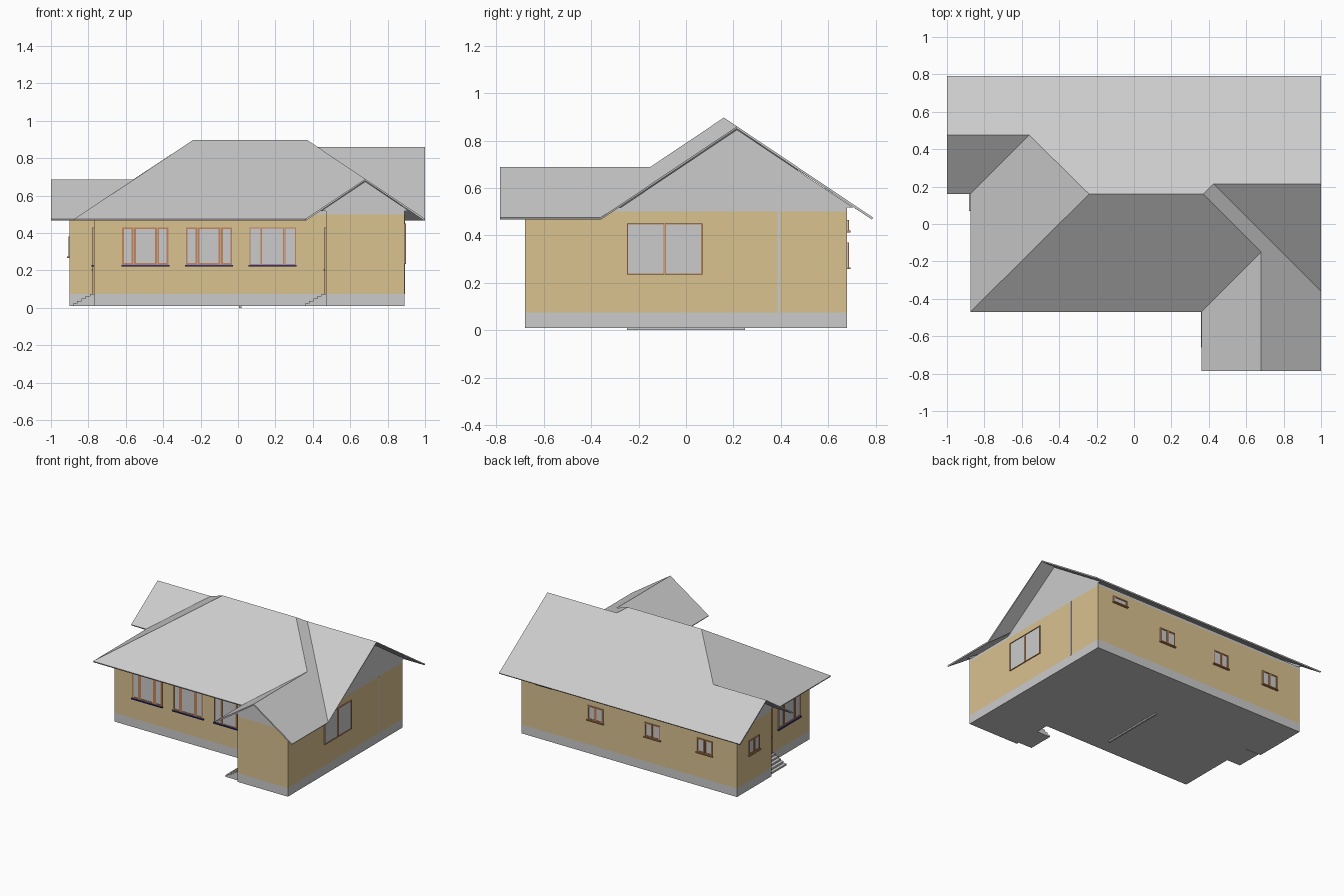
import bpy, bmesh
from mathutils import Vector

if "Cube" in bpy.data.objects:
    bpy.data.objects.remove(bpy.data.objects["Cube"])


def material(name, rgb):
    m = bpy.data.materials.new(name)
    m.diffuse_color = (*rgb, 1)
    m.use_nodes = True
    m.node_tree.nodes["Principled BSDF"].inputs["Base Color"].default_value = m.diffuse_color
    return m


GRAY = material("light_gray", (0.6, 0.6, 0.6))
TAN = material("tan_plaster", (0.70, 0.54, 0.28))
WOOD = material("orange_wood", (0.55, 0.24, 0.10))
BLUE = material("blue_sill", (0.015, 0.03, 0.30))


def finish(bm, name, mats):
    bmesh.ops.recalc_face_normals(bm, faces=bm.faces[:])
    me = bpy.data.meshes.new(name)
    bm.to_mesh(me)
    bm.free()
    for m in mats:
        me.materials.append(m)
    ob = bpy.data.objects.new(name, me)
    bpy.context.collection.objects.link(ob)
    return ob


def prism(name, pts, vec, mat):
    """Extrude a flat outline of 3D points along a vector."""
    bm = bmesh.new()
    f = bm.faces.new([bm.verts.new(p) for p in pts])
    new = bmesh.ops.extrude_face_region(bm, geom=[f])["geom"]
    bmesh.ops.translate(bm, vec=vec, verts=[g for g in new if isinstance(g, bmesh.types.BMVert)])
    return finish(bm, name, [mat])


def add_box(bm, a, b, mi=0):
    a, b = Vector(a), Vector(b)
    v = bmesh.ops.create_cube(bm, size=1)["verts"]
    bmesh.ops.scale(bm, vec=[abs(t) for t in b - a], verts=v)
    bmesh.ops.translate(bm, vec=(a + b) / 2, verts=v)
    for f in {f for x in v for f in x.link_faces}:
        f.material_index = mi


# Plinth, walls and ceiling slab from one footprint
FOOT = [(-.77, -.365), (.47, -.365), (.47, -.68), (.89, -.68),
        (.89, .68), (-.9, .68), (-.9, .27), (-.77, .27)]
for name, z0, z1, mat in (("plinth", .01, .075, GRAY), ("walls", .075, .5, TAN),
                          ("ceiling_slab", .5, .518, GRAY)):
    prism(name, [(x, y, z0) for x, y in FOOT], (0, 0, z1 - z0), mat)

# Roof: plan points lifted by distance from the eave
EAVE, PITCH = .475, .67
PLAN = {
    "ridge_l": (-.24, .16, .63), "ridge_r": (.37, .16, .63),
    "east_in": (.425, .215, .575), "east_out": (1, .215, .575),
    "west_in": (-.56, .475, .315), "west_out": (-1, .475, .315),
    "front_in": (.68, -.15, .32), "front_out": (.68, -.785, .32),
    "back_l": (-1, .79, 0), "back_r": (1, .79, 0),
    "west_eave": (-1, .16, 0), "west_valley": (-.875, .16, 0),
    "hip_corner": (-.875, -.47, 0), "front_valley": (.36, -.47, 0),
    "front_l": (.36, -.785, 0), "front_r": (1, -.785, 0), "east_valley": (1, -.36, 0),
}
SLOPES = [
    "back_r back_l west_out west_in ridge_l ridge_r east_in east_out",
    "hip_corner front_valley front_in ridge_r ridge_l",
    "hip_corner ridge_l west_in west_valley",
    "west_valley west_in west_out west_eave",
    "front_l front_out front_in front_valley",
    "front_out front_r east_valley east_in ridge_r front_in",
    "east_valley east_out east_in",
]
bm = bmesh.new()
rv = {k: bm.verts.new((x, y, EAVE + PITCH * d)) for k, (x, y, d) in PLAN.items()}
for s in SLOPES:
    bm.faces.new([rv[k] for k in s.split()])
roof = finish(bm, "roof", [GRAY])
if sum(p.normal.z for p in roof.data.polygons) < 0:
    roof.data.flip_normals()
sol = roof.modifiers.new("thickness", "SOLIDIFY")
sol.thickness, sol.offset = .01, -1

# Gable triangles under the three open roof ends
for name, axis, at, lo, hi, step in (("east_gable", 0, .89, -.36, .79, -.01),
                                     ("west_gable", 0, -.9, .16, .79, .01),
                                     ("front_gable", 1, -.68, .36, 1, .01)):
    top = EAVE + PITCH * (hi - lo) / 2 - .014
    inset = (.518 - EAVE + .014) / PITCH
    tri = [(lo + inset, .518), (hi - inset, .518), ((lo + hi) / 2, top)]
    if axis == 0:
        prism(name, [(at, a, z) for a, z in tri], (step, 0, 0), GRAY)
    else:
        prism(name, [(a, at, z) for a, z in tri], (0, step, 0), GRAY)


def opening(name, at, n, width, z0, z1, sashes, t=.009, sill=None, handle=False):
    """Framed window or door on a wall: at = centre on wall, n = outward direction."""
    n = Vector((*n, 0))
    u = Vector((-n.y, n.x, 0))
    c = Vector((*at, 0))
    bm = bmesh.new()

    def bar(u0, u1, za, zb, depth, mi):
        add_box(bm, c + u * u0 - n * .002 + Vector((0, 0, za)),
                c + u * u1 + n * depth + Vector((0, 0, zb)), mi)

    left = -width / 2
    bar(left, -left, z0, z1, .003, 1)
    for share in sashes:
        a, b = left + .001, left + share * width - .001
        bar(a, a + t, z0, z1, .007, 0)
        bar(b - t, b, z0, z1, .007, 0)
        bar(a + t, b - t, z0, z0 + t, .007, 0)
        bar(a + t, b - t, z1 - t, z1, .007, 0)
        left += share * width
    if sill is not None:
        bar(-width / 2 - .004, width / 2 + .004, z0 - .008, z0, .014, sill)
    if handle:
        bar(.05, .065, .2, .206, .014, 0)
    finish(bm, name, [WOOD, GRAY, BLUE])


# Big three-sash windows: three in front, one on the left
TRIPLE = (.25, .5, .25)
for i, (x, t) in enumerate(((-.495, .01), (-.155, .01), (.185, .005))):
    opening(f"front_window_{i + 1}", (x, -.365), (0, -1), .25, .23, .43, TRIPLE, t, 2)
opening("left_window", (-.77, -.12), (-1, 0), .26, .23, .43, TRIPLE, .01, 2)
# Wide two-pane window on the right
opening("right_window", (.89, -.09), (1, 0), .32, .235, .45, (.5, .5), .005)
# Small windows on the back and left wing
for i, x in enumerate((.274, -.2, -.633)):
    opening(f"back_window_{i + 1}", (x, .68), (0, 1), .13, .265, .37, (.5, .5), .009, 0)
opening("back_high_window", (.695, .68), (0, 1), .125, .42, .465, (1,), .009, 0)
opening("wing_window", (-.9, .48), (-1, 0), .13, .275, .38, (.5, .5), .009, 0)
# Entrance doors above the steps
opening("left_door", (-.77, .165), (-1, 0), .16, .075, .43, (1,), .012, handle=True)
opening("front_door", (.47, -.56), (-1, 0), .16, .075, .43, (1,), .012, handle=True)

# Entrance steps, five treads each
for name, wall_x, y0 in (("left_steps", -.77, .07), ("front_steps", .47, -.66)):
    run, rise, k = .0225, .013, 5
    prof = [(wall_x, .01), (wall_x - run * k, .01)]
    for i in range(k):
        x, z = wall_x - run * (k - i), .01 + rise * (i + 1)
        prof += [(x, z), (x + run, z)]
    prism(name, [(x, y0, z) for x, z in prof], (0, .195, 0), GRAY)

# Wall strip on the right and thin runner under the floor
for name, a, b in (("wall_strip", (.885, .386, .075), (.892, .396, .5)),
                   ("floor_runner", (.005, -.25, 0), (.018, .25, .012))):
    bm = bmesh.new()
    add_box(bm, a, b)
    finish(bm, name, [GRAY])
